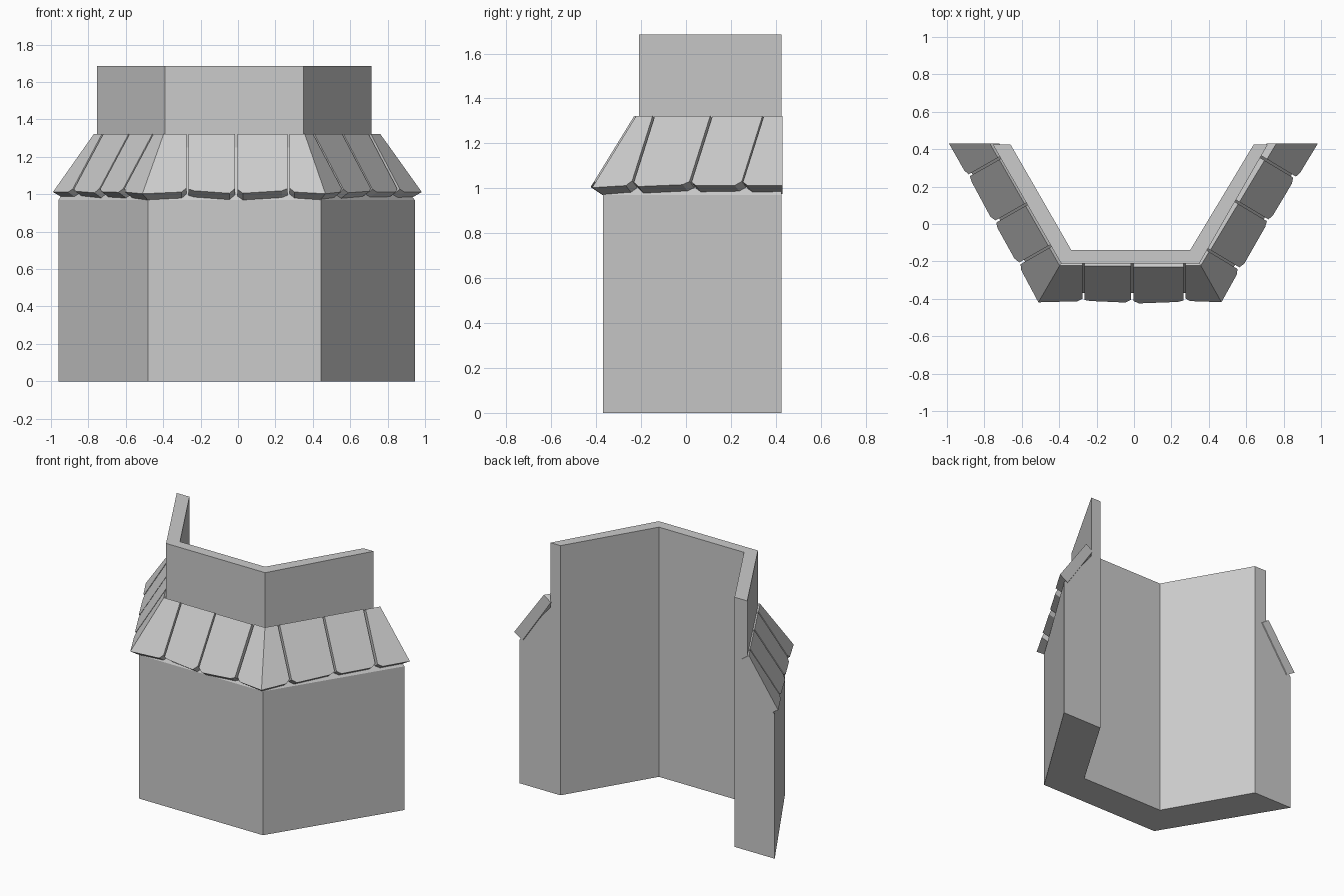
import bpy, bmesh, random
from mathutils import Vector

random.seed(4)
if "Cube" in bpy.data.objects:
    bpy.data.objects.remove(bpy.data.objects["Cube"])

grey = bpy.data.materials.new("plain_grey")
grey.use_nodes = True
grey.diffuse_color = (0.6, 0.6, 0.6, 1)
grey.node_tree.nodes["Principled BSDF"].inputs["Base Color"].default_value = (0.6, 0.6, 0.6, 1)


def loft(name, sections):
    """Join closed cross-sections into a capped solid."""
    bm = bmesh.new()
    rings = [[bm.verts.new(p) for p in s] for s in sections]
    for a, b in zip(rings, rings[1:]):
        for i in range(len(a)):
            j = (i + 1) % len(a)
            bm.faces.new((a[i], a[j], b[j], b[i]))
    bm.faces.new(rings[0])
    bm.faces.new(rings[-1])
    bmesh.ops.recalc_face_normals(bm, faces=bm.faces)
    mesh = bpy.data.meshes.new(name)
    bm.to_mesh(mesh)
    bm.free()
    mesh.materials.append(grey)
    obj = bpy.data.objects.new(name, mesh)
    bpy.context.collection.objects.link(obj)


# Three-sided wall: thick base, sloped shoulder, thin upper wall
low = [(-0.96, 0.425), (-0.48, -0.37), (0.445, -0.37), (0.945, 0.425)]
up = [(-0.755, 0.425), (-0.39, -0.21), (0.35, -0.21), (0.715, 0.425)]
inner = [(-0.66, 0.425), (-0.335, -0.14), (0.3, -0.14), (0.64, 0.425)]
loft("wall", [[(*l, 0), (*l, 0.97), (*u, 1.25), (*u, 1.685), (*i, 1.685), (*i, 0)]
              for l, u, i in zip(low, up, inner)])

# Plan line the roof tiles hang from, with outward normals and corner mitres
path = [Vector(p) for p in ((-0.755, 0.43), (-0.39, -0.21), (0.35, -0.21), (0.735, 0.43))]
dirs = [(b - a).normalized() for a, b in zip(path, path[1:])]
normals = [Vector((d.y, -d.x)) for d in dirs]


def mitre(k):
    a, b = normals[k - 1], normals[k]
    return (a + b) / (1 + a.dot(b))


def spot(side, d):
    """Square cut at distance d along one side."""
    return path[side] + dirs[side] * d, normals[side]


def section(cut, reach, lift):
    p, n = cut
    shape = [(-0.03, 1.285), (0.015, 1.322),
             (0.015 + 0.19 * reach, 1.322 - 0.31 * reach),
             (-0.03 + 0.18 * reach, 1.285 - 0.31 * reach)]
    return [(*(p + n * (o + lift)), z) for o, z in shape]


def tile(name, cuts, reaches):
    lift = random.uniform(-0.004, 0.008)
    loft(name, [section(c, r, lift) for c, r in zip(cuts, reaches)])


def straight_tile(name, side, a, b):
    gap, chamfer = 0.006, 0.03
    spots = (a + gap, a + gap + chamfer, b - gap - chamfer, b - gap)
    skew = random.uniform(-0.025, 0.025)
    tile(name, [spot(side, d) for d in spots], (0.95, 1 + skew, 1 - skew, 0.94))


# Straight tiles, spaced by the joints along each side
lengths = [(b - a).length for a, b in zip(path, path[1:])]
joints = [[0.085, 0.37, 0.628], [0.12, 0.38, 0.66], [0.085, 0.385, 0.657]]
for side, label in enumerate(("right", "front", "left")):
    for k, (a, b) in enumerate(zip(joints[side], joints[side][1:])):
        straight_tile(f"{label}_tile_{k + 1}", side, a, b)

# Corner tiles folded over the two ridges
for k, label in ((1, "right"), (2, "left")):
    before, after = joints[k - 1][-1] + 0.006, joints[k][0] - 0.006
    tile(f"{label}_corner_tile",
         [spot(k - 1, before), spot(k - 1, before + 0.025), (path[k], mitre(k)),
          spot(k, after - 0.025), spot(k, after)],
         (0.93, 1, 1.03, 1, 0.93))

# End tiles trimmed flush with the back
first, last = joints[0][0] - 0.006, joints[2][-1] + 0.006
tile("right_end_tile",
     [(path[0], Vector((1 / normals[0].x, 0))), spot(0, first - 0.03), spot(0, first)],
     (1, 1, 0.95))
tile("left_end_tile",
     [spot(2, last), spot(2, last + 0.03), (path[3], Vector((1 / normals[2].x, 0)))],
     (0.95, 1, 1))
